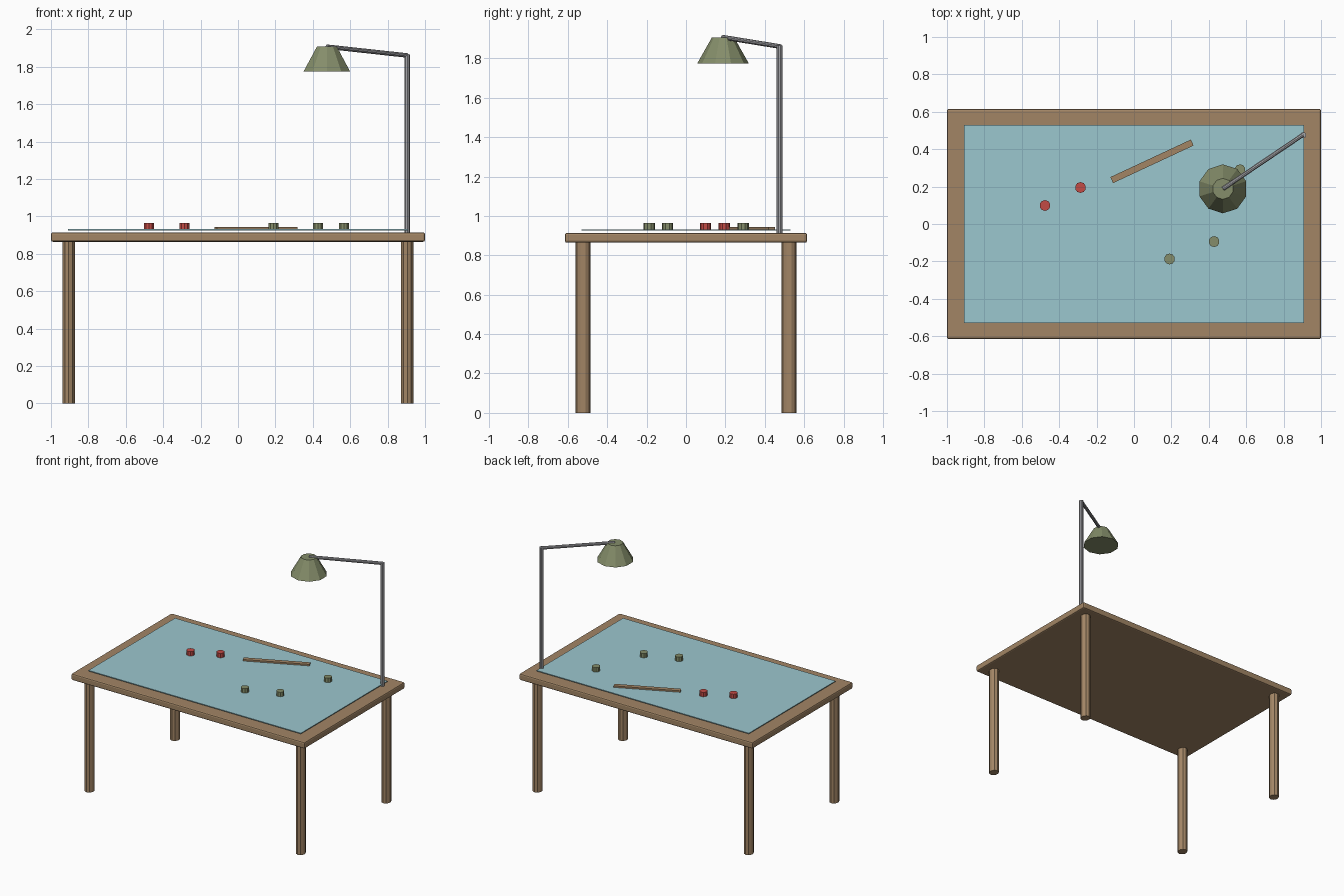
import bpy
import math
from mathutils import Vector

cube = bpy.data.objects.get("Cube")
if cube:
    bpy.data.objects.remove(cube, do_unlink=True)


def make_material(name, rgb):
    mat = bpy.data.materials.new(name)
    mat.use_nodes = True
    mat.diffuse_color = (*rgb, 1)
    mat.node_tree.nodes["Principled BSDF"].inputs["Base Color"].default_value = (*rgb, 1)
    return mat


wood = make_material("brown wood", (0.36, 0.235, 0.13))
blue = make_material("pale blue mat", (0.33, 0.57, 0.62))
green = make_material("olive green", (0.235, 0.27, 0.145))
red = make_material("red", (0.54, 0.07, 0.06))
metal = make_material("grey metal", (0.38, 0.38, 0.40))


def finish(name, mat):
    obj = bpy.context.object
    obj.name = name
    obj.data.materials.append(mat)
    return obj


def box(name, mat, centre, size, turn=0, bevel=0):
    bpy.ops.mesh.primitive_cube_add(size=1, location=centre, rotation=(0, 0, turn))
    obj = finish(name, mat)
    obj.scale = size
    bpy.ops.object.transform_apply(location=False, rotation=False, scale=True)
    if bevel:
        mod = obj.modifiers.new("rounded edges", "BEVEL")
        mod.width = bevel
        mod.segments = 2
    return obj


def rod(name, mat, start, end, r1, r2=None, sides=10):
    start, end = Vector(start), Vector(end)
    axis = end - start
    bpy.ops.mesh.primitive_cone_add(vertices=sides, radius1=r1, radius2=r1 if r2 is None else r2,
                                    depth=axis.length, location=(start + end) / 2)
    obj = finish(name, mat)
    if axis.xy.length > 0:
        obj.rotation_euler = axis.to_track_quat("Z", "Y").to_euler()
    return obj


# Table: rounded top and four slightly oval legs
box("table_top", wood, (0, 0, 0.889), (2, 1.23, 0.05), bevel=0.01)
for side, x in (("left", 0.905), ("right", -0.905)):
    for end, y in (("front", -0.523), ("back", 0.523)):
        leg = rod(f"{end}_{side}_leg", wood, (x, y, 0), (x, y, 0.87), 0.039)
        leg.scale.x = 0.88

# Thin mat just above the table top
box("mat", blue, (0, 0, 0.928), (1.82, 1.06, 0.006))

# Playing discs and stick
discs = {
    "red_disc": (red, [(-0.476, 0.099), (-0.286, 0.195)]),
    "green_disc": (green, [(0.19, -0.187), (0.428, -0.094), (0.567, 0.29)]),
}
for name, (mat, places) in discs.items():
    for x, y in places:
        rod(name, mat, (x, y, 0.93), (x, y, 0.965), 0.029)
box("stick", wood, (0.096, 0.335, 0.936), (0.475, 0.035, 0.013), turn=math.radians(25))

# Lamp: post, arm and shade
rod("lamp_post", metal, (0.905, 0.475, 0.91), (0.905, 0.475, 1.866), 0.016)
rod("lamp_arm", metal, (0.905, 0.478, 1.86), (0.475, 0.188, 1.907), 0.012)
rod("lamp_shade", green, (0.475, 0.188, 1.774), (0.475, 0.188, 1.907), 0.131, 0.056)
